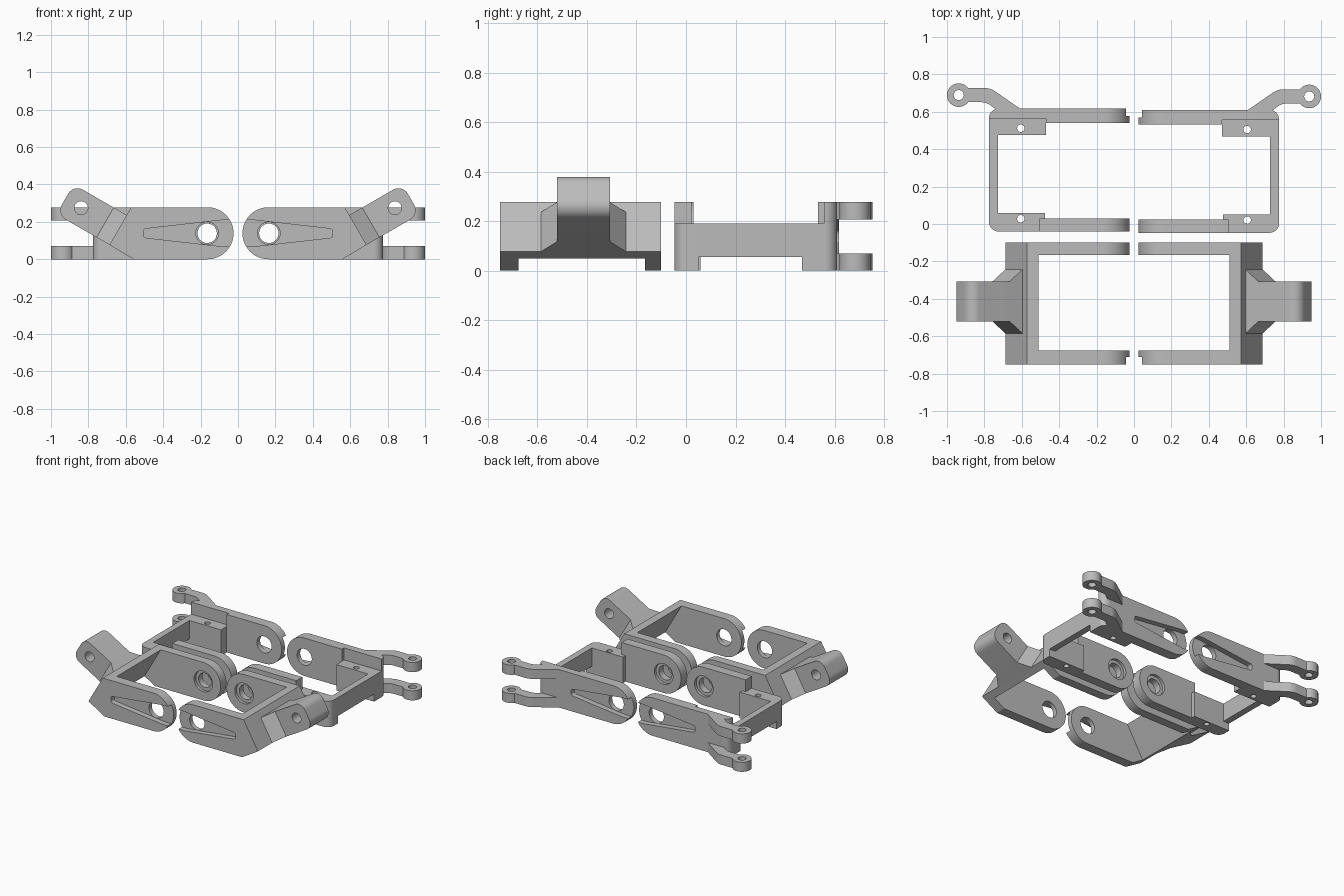
import bpy, bmesh
from math import sin, cos, tan, pi, atan2, acos
from mathutils import Vector

if "Cube" in bpy.data.objects:
    bpy.data.objects.remove(bpy.data.objects["Cube"], do_unlink=True)

grey = bpy.data.materials.new("plain grey")
grey.use_nodes = True
tone = (0.5, 0.5, 0.5, 1)
grey.diffuse_color = tone
grey.node_tree.nodes["Principled BSDF"].inputs["Base Color"].default_value = tone
parts = []

H = 0.278            # arm height
EYE = (-0.165, 0.139)  # pivot centre in x, z


def rounded(points, steps=12):
    """Outline from (a, b, radius) corners, with true arcs at the corners."""
    out = []
    for i, (a, b, r) in enumerate(points):
        p = Vector((a, b))
        if r == 0:
            out.append(p)
            continue
        before = (Vector(points[i - 1][:2]) - p).normalized()
        after = (Vector(points[(i + 1) % len(points)][:2]) - p).normalized()
        half = acos(before.dot(after)) / 2
        centre = p + (before + after).normalized() * r / sin(half)
        start = p + before * r / tan(half) - centre
        end = p + after * r / tan(half) - centre
        a0 = atan2(start.y, start.x)
        turn = (atan2(end.y, end.x) - a0 + pi) % (2 * pi) - pi
        for k in range(steps + 1):
            t = a0 + turn * k / steps
            out.append(centre + Vector((cos(t), sin(t))) * r)
    return out


def circle(centre, r, n=40):
    return [Vector((centre[0] + r * cos(2 * pi * k / n), centre[1] + r * sin(2 * pi * k / n)))
            for k in range(n)]


def loft(name, lower, upper):
    """Solid between two matching rings of 3D points."""
    bm = bmesh.new()
    a = [bm.verts.new(p) for p in lower]
    b = [bm.verts.new(p) for p in upper]
    bm.faces.new(a)
    bm.faces.new(b)
    for i in range(len(a)):
        j = (i + 1) % len(a)
        bm.faces.new((a[i], a[j], b[j], b[i]))
    bmesh.ops.recalc_face_normals(bm, faces=bm.faces)
    mesh = bpy.data.meshes.new(name)
    bm.to_mesh(mesh)
    bm.free()
    mesh.materials.append(grey)
    obj = bpy.data.objects.new(name, mesh)
    bpy.context.collection.objects.link(obj)
    return obj


def along_y(name, outline, y0, y1, s):
    return loft(name, *[[(s * p[0], y, p[1]) for p in outline] for y in (y0, y1)])


def along_z(name, outline, z0, z1, s, dy=0):
    return loft(name, *[[(s * p[0], p[1] + dy, z) for p in outline] for z in (z0, z1)])


def box(x0, x1, y0, y1):
    return [(x0, y0), (x1, y0), (x1, y1), (x0, y1)]


def finish(obj, cutters=()):
    """Cut the holes and keep the part."""
    for c in cutters:
        c.hide_render = True
        m = obj.modifiers.new("cut", "BOOLEAN")
        m.operation, m.solver, m.object = "DIFFERENCE", "EXACT", c
    if cutters:
        bpy.context.view_layer.update()
        graph = bpy.context.evaluated_depsgraph_get()
        mesh = bpy.data.meshes.new_from_object(obj.evaluated_get(graph))
        obj.modifiers.clear()
        obj.data = mesh
        for c in cutters:
            bpy.data.objects.remove(c, do_unlink=True)
    parts.append(obj)


def slotted_arm(name, outline, outer, inner, s):
    """Outside arm: round hole and a flared slot open at the tip."""
    d = 1 if inner > outer else -1
    slot = rounded([(-0.505, 0.116, 0.015), (-0.09, 0.069, 0), (0.02, 0.069, 0),
                    (0.02, 0.209, 0), (-0.09, 0.209, 0), (-0.505, 0.162, 0.015)], 4)
    finish(along_y(name, outline, outer, inner, s), [
        along_y("hole_cutter", circle(EYE, 0.06), outer - d * 0.1, inner + d * 0.1, s),
        along_y("slot_cutter", slot, outer - d * 0.05, outer + d * 0.04, s)])


def bored_arm(name, outline, outer, inner, s):
    """Middle arm: through hole with a wider counterbore inside the bracket."""
    d = 1 if inner > outer else -1
    finish(along_y(name, outline, outer, inner, s), [
        along_y("hole_cutter", circle(EYE, 0.052), outer - d * 0.1, inner + d * 0.1, s),
        along_y("bore_cutter", circle(EYE, 0.075), inner - d * 0.02, inner + d * 0.05, s)])


TIP = [(-0.024, 0, 0.1389), (-0.024, H, 0.1389)]


def front_bracket(s, side):
    # Arms with a raked outer end
    arm = rounded([(-0.571, H, 0), (-0.687, 0.077, 0), (-0.558, 0, 0)] + TIP, 20)
    slotted_arm(side + "_front_bracket_outer_arm", arm, -0.75, -0.676, s)
    bored_arm(side + "_front_bracket_inner_arm", arm, -0.1, -0.166, s)
    # Tilted cross wall
    wall = [(-0.571, H), (-0.687, 0.077), (-0.642, 0.05), (-0.51, H)]
    finish(along_y(side + "_front_bracket_wall", wall, -0.75, -0.1, s))

    # Knuckle frame: u runs out of the wall, v runs up along it
    def place(u, v):
        return Vector((-0.687 - u * cos(pi / 6) + v * 0.5, 0.077 + u * 0.5 + v * cos(pi / 6)))
    mid, wide, slim, top = -0.414, 0.176, 0.107, 0.184
    rings = []
    for u, w in ((-0.005, wide), (0.08, slim)):
        rings.append([(s * place(u, v).x, mid + k * w, place(u, v).y)
                      for v, k in ((0, -1), (0, 1), (top, 1), (top, -1))])
    finish(loft(side + "_knuckle_base", *rings))
    block = rounded([(0, 0, 0), (0.328, 0, 0.058), (0.328, top, 0.058), (0, top, 0)])
    finish(along_y(side + "_knuckle", [place(*p) for p in block], mid - slim, mid + slim, s),
           [along_y("pin_cutter", circle(place(0.23, 0.095), 0.036), -0.6, -0.2, s)])


def rear_bracket(s, side, dy):
    name = side + "_rear_bracket_"
    # Outside arm with a thin plate that wraps round the corner
    arm = rounded([(-0.47, H, 0), (-0.47, 0, 0)] + TIP, 20)
    long_arm = [Vector((-0.72, p.y)) if p.x < -0.4 else p for p in arm]
    slotted_arm(name + "outer_arm", long_arm, 0.617 + dy, 0.564 + dy, s)
    finish(along_y(name + "outer_arm_pad", arm, 0.57 + dy, 0.54 + dy, s),
           [along_y("hole_cutter", circle(EYE, 0.06), 0.4, 0.8, s)])
    corner = rounded([(-0.775, 0.564, 0), (-0.775, 0.617, 0.05), (-0.7, 0.617, 0), (-0.7, 0.564, 0)])
    finish(along_z(name + "corner", corner, 0, H, s, dy))
    # Middle arm
    short_arm = [Vector((-0.505, p.y)) if p.x < -0.4 else p for p in arm]
    bored_arm(name + "inner_arm", short_arm, -0.04 + dy, 0.03 + dy, s)
    # Mounting blocks with screw holes
    front = rounded([(-0.775, -0.04, 0.05), (-0.475, -0.04, 0), (-0.475, 0.03, 0),
                     (-0.475, 0.058, 0), (-0.775, 0.058, 0)])
    blocks = (("front_block", front, 0.028), ("rear_block", box(-0.775, -0.47, 0.475, 0.57), 0.512))
    for label, outline, y in blocks:
        finish(along_z(name + label, outline, 0, 0.19, s, dy),
               [along_z("screw_cutter", circle((-0.605, y), 0.02, 20), -0.1, 0.4, s, dy)])
    # Side wall
    finish(along_z(name + "wall", box(-0.775, -0.727, 0.03, 0.5), 0.055, 0.19, s, dy))
    # Pair of hinge lugs: cranked link and eye
    link = rounded([(-0.94, 0.727, 0), (-0.768, 0.727, 0.1), (-0.595, 0.607, 0),
                    (-0.73, 0.607, 0), (-0.79, 0.651, 0.08), (-0.94, 0.651, 0)])
    eye = (-0.937, 0.689)
    for level, z0, z1 in (("lower", 0, 0.07), ("upper", 0.207, H)):
        for label, outline in (("link", link), ("eye", circle(eye, 0.063))):
            finish(along_z(f"{name}{level}_lug_{label}", outline, z0, z1, s, dy),
                   [along_z("pin_cutter", circle(eye, 0.027, 24), -0.1, 0.4, s, dy)])


# The model's right is -x
for sign, side, shift in ((1, "right", 0), (-1, "left", -0.007)):
    front_bracket(sign, side)
    rear_bracket(sign, side, shift)

bpy.ops.object.select_all(action="DESELECT")
for obj in parts:
    obj.select_set(True)
bpy.context.view_layer.objects.active = parts[0]
bpy.ops.object.shade_smooth_by_angle()
